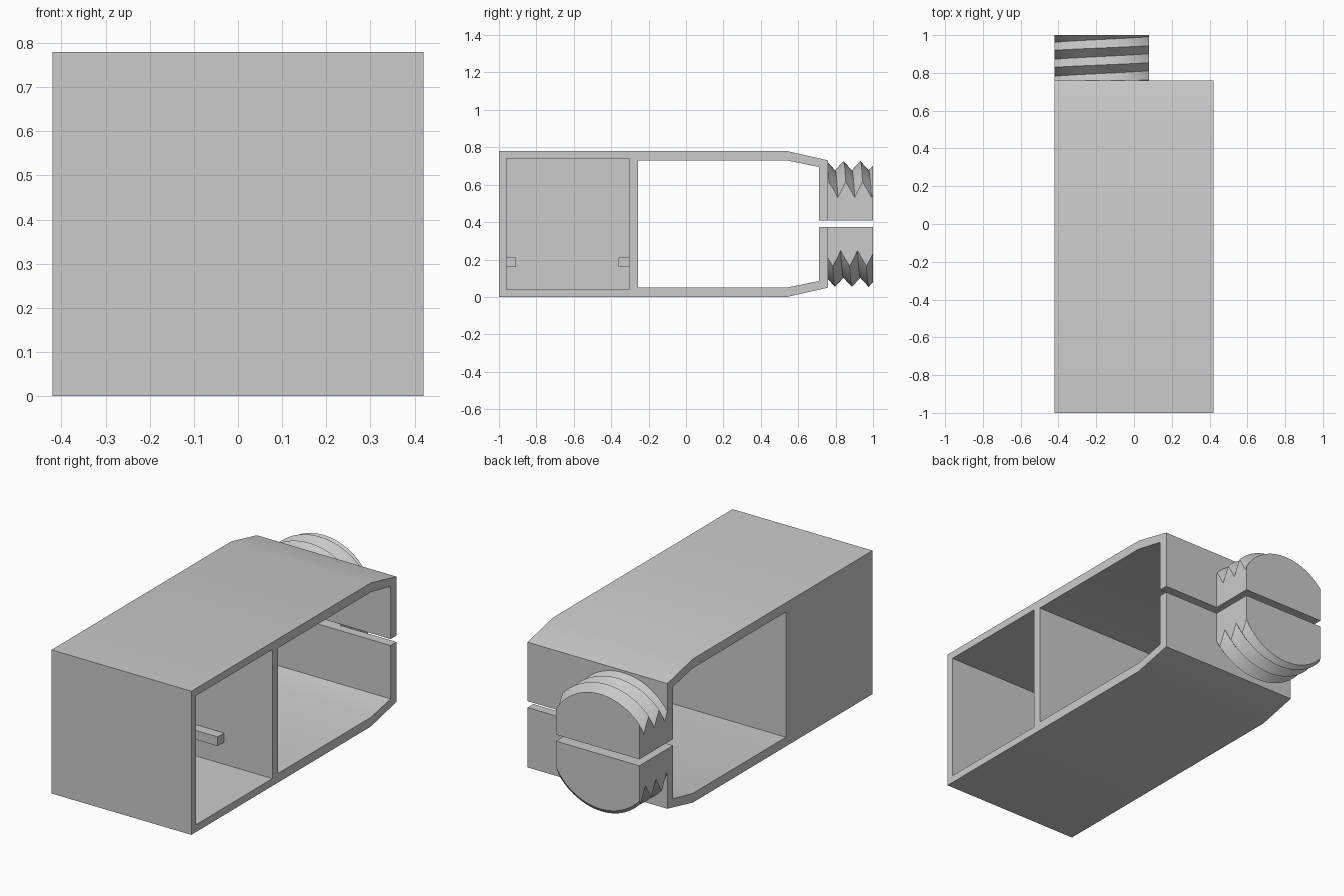
import bpy, bmesh
from math import sin, cos, pi, radians

cube = bpy.data.objects.get("Cube")
if cube:
    bpy.data.objects.remove(cube, do_unlink=True)

grey = bpy.data.materials.new("plain grey")
grey.use_nodes = True
COLOUR = (0.6, 0.6, 0.6, 1)
grey.diffuse_color = COLOUR
grey.node_tree.nodes["Principled BSDF"].inputs["Base Color"].default_value = COLOUR


def finish(name, bm):
    bmesh.ops.recalc_face_normals(bm, faces=bm.faces)
    mesh = bpy.data.meshes.new(name)
    bm.to_mesh(mesh)
    bm.free()
    mesh.materials.append(grey)
    obj = bpy.data.objects.new(name, mesh)
    bpy.context.collection.objects.link(obj)
    return obj


def prism(name, profile, x0, x1):
    """Extrude a (y, z) profile along x."""
    bm = bmesh.new()
    face = bm.faces.new([bm.verts.new((x0, y, z)) for y, z in profile])
    ext = bmesh.ops.extrude_face_region(bm, geom=[face])["geom"]
    verts = [v for v in ext if isinstance(v, bmesh.types.BMVert)]
    bmesh.ops.translate(bm, verts=verts, vec=(x1 - x0, 0, 0))
    return finish(name, bm)


def block(name, x, y, z):
    return prism(name, [(y[0], z[0]), (y[1], z[0]), (y[1], z[1]), (y[0], z[1])], *x)


def boolean(obj, cutter, operation):
    mod = obj.modifiers.new("cut", "BOOLEAN")
    mod.object, mod.operation, mod.solver = cutter, operation, "EXACT"
    bpy.context.view_layer.objects.active = obj
    bpy.ops.object.modifier_apply(modifier=mod.name)
    bpy.data.objects.remove(cutter, do_unlink=True)


def smooth(obj):
    bpy.ops.object.select_all(action="DESELECT")
    obj.select_set(True)
    bpy.context.view_layer.objects.active = obj
    bpy.ops.object.shade_smooth_by_angle(angle=radians(30))


HALF = 0.42
HEIGHT = 0.78
SLOT = (0.375, 0.41)


def tapered(y0, y1, inset, end_z):
    """Box profile whose back end narrows towards the neck."""
    return [(y0, inset), (0.54, inset), (y1, end_z), (y1, HEIGHT - end_z),
            (0.54, HEIGHT - inset), (y0, HEIGHT - inset)]


# Body: tapered box with a pocket, a through opening and a split back wall
body = prism("body", tapered(-1, 0.76, 0, 0.05), -HALF, HALF)
boolean(body, block("pocket", (-0.38, 0.6), (-0.96, -0.305), (0.04, 0.74)), "DIFFERENCE")
boolean(body, prism("opening", tapered(-0.257, 0.71, 0.05, 0.085), -1, 1), "DIFFERENCE")
boolean(body, block("slot", (-1, 1), (0.6, 0.9), SLOT), "DIFFERENCE")
smooth(body)

# Support rails inside the pocket
for name, y in (("front_rail", (-0.965, -0.91)), ("rear_rail", (-0.36, -0.3))):
    block(name, (-0.39, 0.13), y, (0.16, 0.21))

# Threaded neck, cut flat on both sides and split in two
CX, CZ = -0.17, 0.39
ROOT, CREST, PITCH = 0.287, 0.336, 0.09


def thread(name, steps=96):
    bm = bmesh.new()
    near, far = bm.verts.new((CX, 0.4, CZ)), bm.verts.new((CX, 1.4, CZ))
    rows = []
    for i in range(steps + 1):
        a = radians(1 + 358 * i / steps)
        start = 0.797 + PITCH * (a / (2 * pi) - 0.75 - 3)
        row = [near]
        for k in range(15):
            r = CREST if k % 2 else ROOT
            row.append(bm.verts.new((CX + r * cos(a), start + k * PITCH / 2, CZ - r * sin(a))))
        rows.append(row + [far])
    for p, q in zip(rows, rows[1:]):
        for k in range(len(p) - 1):
            corners = [p[k], p[k + 1], q[k + 1], q[k]]
            bm.faces.new(list(dict.fromkeys(corners)))
    bm.faces.new(rows[0])
    bm.faces.new(rows[-1])
    return finish(name, bm)


for name, z in (("upper_thread", (SLOT[1], 1)), ("lower_thread", (-0.5, SLOT[0]))):
    half = thread(name)
    boolean(half, block("trim", (-HALF, 0.08), (0.758, 1), z), "INTERSECT")
    smooth(half)
